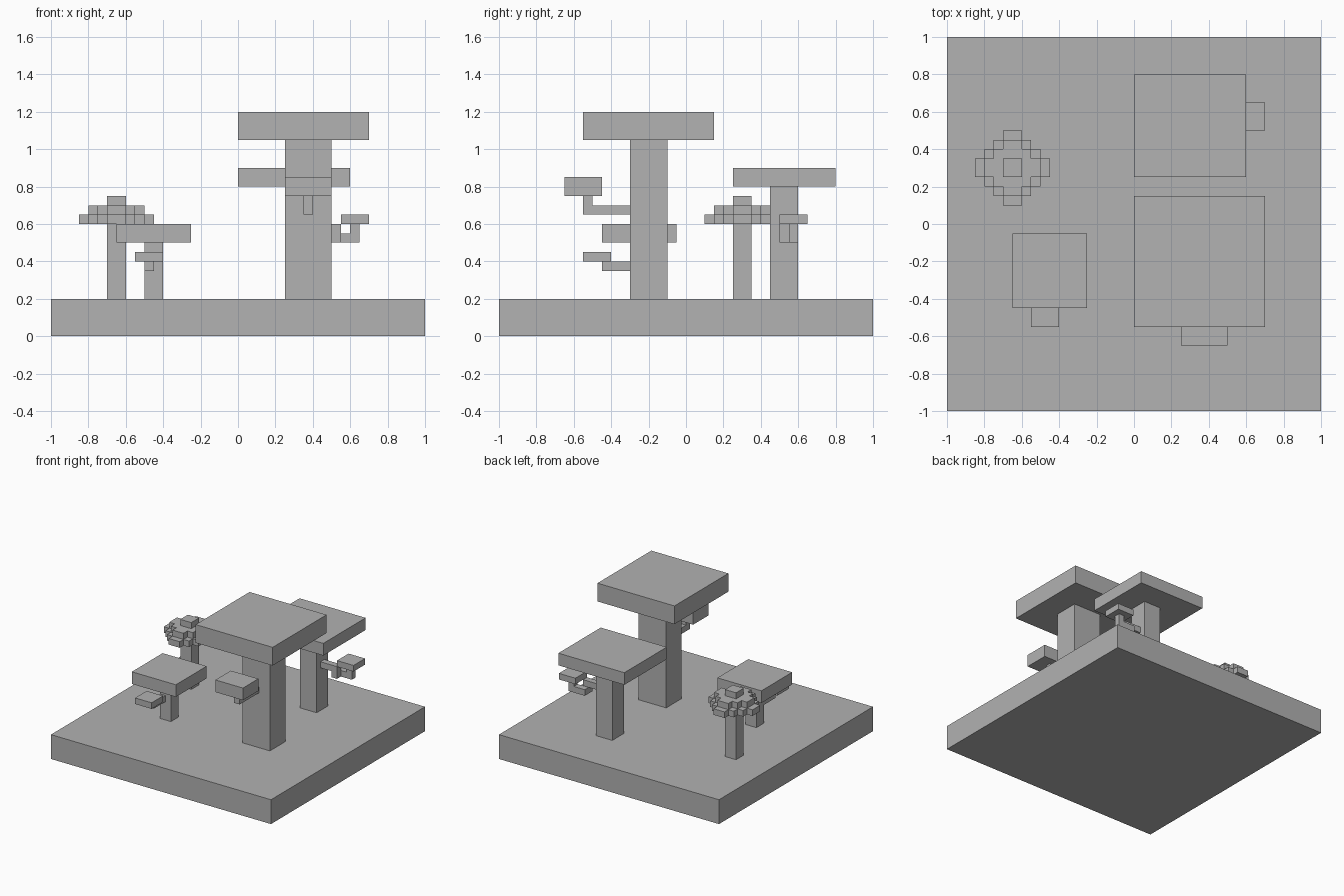
import bpy
import bmesh
from mathutils import Matrix, Vector

if "Cube" in bpy.data.objects:
    bpy.data.objects.remove(bpy.data.objects["Cube"])

GREY = (0.445, 0.445, 0.445, 1.0)
STEP = 0.05

grey = bpy.data.materials.new("plain_grey")
grey.use_nodes = True
grey.diffuse_color = GREY
grey.node_tree.nodes["Principled BSDF"].inputs["Base Color"].default_value = GREY


def finish(name, bm):
    bmesh.ops.recalc_face_normals(bm, faces=bm.faces)
    mesh = bpy.data.meshes.new(name)
    bm.to_mesh(mesh)
    bm.free()
    mesh.materials.append(grey)
    obj = bpy.data.objects.new(name, mesh)
    bpy.context.collection.objects.link(obj)
    return obj


def boxes(name, *spans):
    """One object from boxes, each given as (x range, y range, z range)."""
    bm = bmesh.new()
    for span in spans:
        low = Vector([r[0] for r in span])
        high = Vector([r[1] for r in span])
        place = Matrix.Translation((low + high) / 2) @ Matrix.Diagonal((*(high - low), 1))
        bmesh.ops.create_cube(bm, size=1, matrix=place)
    return finish(name, bm)


def stepped_diamond(name, centre, steps, z):
    """A slab with a staircase outline, one quarter turned four times."""
    quarter = []
    for i in range(steps):
        x = (steps - i) * STEP
        quarter += [Vector((x, i * STEP, 0)), Vector((x, (i + 1) * STEP, 0))]
    quarter = quarter[1:]
    bm = bmesh.new()
    verts = []
    for turn in range(4):
        spin = Matrix.Rotation(turn * 1.5707963, 3, "Z")
        verts += [bm.verts.new(spin @ p + Vector((*centre, z))) for p in quarter]
    face = bm.faces.new(verts)
    top = bmesh.ops.extrude_face_region(bm, geom=[face])["geom"]
    bmesh.ops.translate(bm, vec=(0, 0, STEP),
                        verts=[v for v in top if isinstance(v, bmesh.types.BMVert)])
    return finish(name, bm)


# Ground slab
boxes("ground", ((-1, 1), (-1, 1), (0, 0.2)))

# Tall tree with a bent branch towards the front
boxes("tall_trunk", ((0.25, 0.5), (-0.3, -0.1), (0.2, 1.05)))
boxes("tall_canopy", ((0, 0.7), (-0.55, 0.15), (1.05, 1.2)))
boxes("tall_branch",
      ((0.35, 0.4), (-0.55, -0.3), (0.65, 0.7)),
      ((0.35, 0.4), (-0.55, -0.5), (0.7, 0.75)))
boxes("tall_branch_leaves", ((0.25, 0.5), (-0.65, -0.45), (0.75, 0.85)))

# Back tree with a crooked branch to its left
boxes("back_trunk", ((0.25, 0.4), (0.45, 0.6), (0.2, 0.8)))
boxes("back_canopy", ((0, 0.6), (0.25, 0.8), (0.8, 0.9)))
boxes("back_branch",
      ((0.4, 0.55), (0.5, 0.55), (0.55, 0.6)),
      ((0.5, 0.55), (0.5, 0.55), (0.5, 0.55)),
      ((0.5, 0.65), (0.55, 0.6), (0.5, 0.55)),
      ((0.6, 0.65), (0.55, 0.6), (0.55, 0.6)))
boxes("back_branch_leaves", ((0.55, 0.7), (0.5, 0.65), (0.6, 0.65)))

# Small tree with a short branch towards the front
boxes("small_trunk", ((-0.5, -0.4), (-0.3, -0.2), (0.2, 0.5)))
boxes("small_canopy", ((-0.65, -0.25), (-0.45, -0.05), (0.5, 0.6)))
boxes("small_branch", ((-0.5, -0.45), (-0.45, -0.3), (0.35, 0.4)))
boxes("small_branch_leaves", ((-0.55, -0.4), (-0.55, -0.4), (0.4, 0.45)))

# Round tree with a stepped crown
crown = (-0.65, 0.3)
boxes("round_trunk", ((-0.7, -0.6), (0.25, 0.35), (0.2, 0.6)))
for label, steps, z in (("lower", 4, 0.6), ("upper", 3, 0.65), ("top", 1, 0.7)):
    stepped_diamond(f"round_crown_{label}", crown, steps, z)
